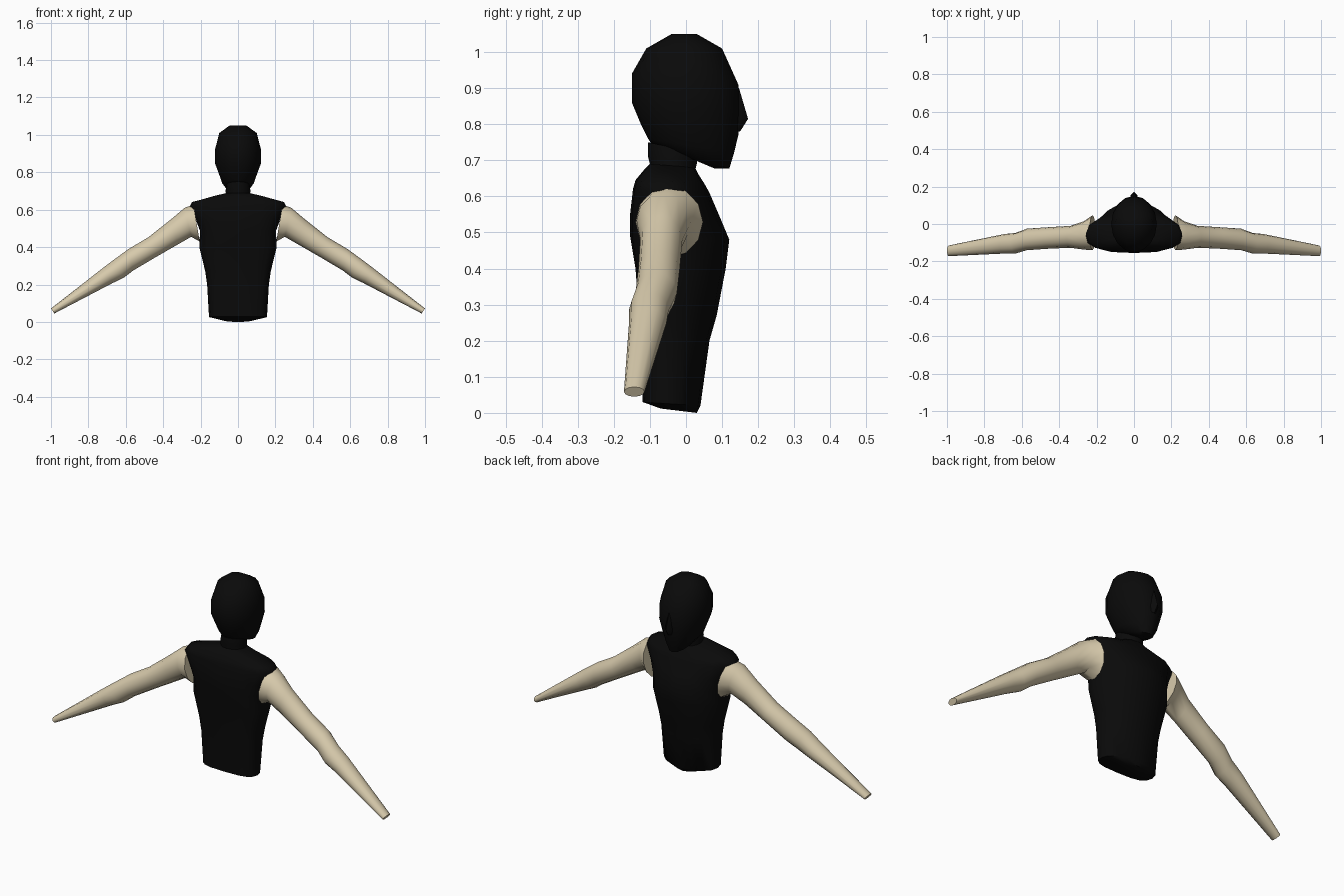
import bpy, bmesh, math
from mathutils import Vector

if "Cube" in bpy.data.objects:
    bpy.data.objects.remove(bpy.data.objects["Cube"], do_unlink=True)


def material(name, color):
    m = bpy.data.materials.new(name)
    m.use_nodes = True
    m.diffuse_color = color
    m.node_tree.nodes["Principled BSDF"].inputs["Base Color"].default_value = color
    return m


black = material("black cloth", (0.003, 0.003, 0.003, 1))
skin = material("pale skin", (0.68, 0.59, 0.41, 1))


def loft(name, rings, mat, angle=50):
    """Skin a list of point rings and close both ends."""
    bm = bmesh.new()
    loops = [[bm.verts.new(p) for p in ring] for ring in rings]
    n = len(loops[0])
    for a, b in zip(loops, loops[1:]):
        for i in range(n):
            j = (i + 1) % n
            bm.faces.new((a[i], a[j], b[j], b[i]))
    bm.faces.new(loops[0])
    bm.faces.new(loops[-1])
    bmesh.ops.recalc_face_normals(bm, faces=bm.faces)
    mesh = bpy.data.meshes.new(name)
    bm.to_mesh(mesh)
    bm.free()
    mesh.materials.append(mat)
    ob = bpy.data.objects.new(name, mesh)
    bpy.context.collection.objects.link(ob)
    bpy.ops.object.select_all(action="DESELECT")
    ob.select_set(True)
    bpy.context.view_layer.objects.active = ob
    bpy.ops.object.shade_smooth_by_angle(angle=math.radians(angle))
    return ob


def body_ring(row, mid, square, n=16):
    """Level or tilted ring: half width, back y and z, front y and z."""
    w, yb, zb, yf, zf = row
    pts = []
    for i in range(n):
        t = math.tau * i / n
        c, s = math.cos(t), math.sin(t)
        k = 1 if s > 0 else square
        x = math.copysign(abs(c) ** k, c) * w
        f = math.copysign(abs(s) ** k, s)
        y = mid + f * ((yf - mid) if f > 0 else (mid - yb))
        z = zb + (zf - zb) * (y - yb) / (yf - yb)
        pts.append((x, y, z))
    return pts


def arm_ring(row, side, n=12):
    """Ring between a top and a bottom point with a depth range."""
    xt, zt, xb, zb, y0, y1 = row
    mid = Vector(((xt + xb) / 2, (y0 + y1) / 2, (zt + zb) / 2))
    up = Vector(((xt - xb) / 2, 0, (zt - zb) / 2))
    across = Vector((0, (y1 - y0) / 2, 0))
    pts = [mid + up * math.cos(math.tau * i / n) + across * math.sin(math.tau * i / n)
           for i in range(n)]
    return [(p.x * side, p.y, p.z) for p in pts]


# Torso, from the collar down to the waist
torso = [
    (0.07, -0.10, 0.69, 0.025, 0.68),
    (0.14, -0.115, 0.675, 0.035, 0.66),
    (0.245, -0.14, 0.645, 0.05, 0.637),
    (0.26, -0.147, 0.62, 0.065, 0.61),
    (0.225, -0.155, 0.55, 0.095, 0.54),
    (0.203, -0.155, 0.49, 0.12, 0.48),
    (0.207, -0.14, 0.40, 0.11, 0.40),
    (0.175, -0.13, 0.27, 0.085, 0.27),
    (0.165, -0.125, 0.20, 0.065, 0.20),
    (0.155, -0.12, 0.03, 0.04, 0.02),
    (0.08, -0.07, 0.012, 0.03, 0.0),
]
loft("torso", [body_ring(r, -0.05, 0.65) for r in torso], black)

# Neck with a slightly flared upper rim
neck = [
    (0.06, -0.105, 0.75, 0.03, 0.72),
    (0.067, -0.105, 0.71, 0.03, 0.69),
    (0.062, -0.098, 0.68, 0.025, 0.67),
    (0.08, -0.10, 0.65, 0.03, 0.64),
]
loft("neck", [body_ring(r, -0.035, 1) for r in neck], black)

# Head, tilting forward towards the chin
head = [
    (0.045, -0.04, 1.05, 0.03, 1.05),
    (0.10, -0.11, 1.01, 0.10, 1.01),
    (0.122, -0.15, 0.94, 0.145, 0.91),
    (0.122, -0.15, 0.86, 0.15, 0.83),
    (0.10, -0.125, 0.80, 0.145, 0.77),
    (0.085, -0.105, 0.76, 0.133, 0.72),
    (0.06, -0.095, 0.745, 0.12, 0.677),
    (0.035, -0.07, 0.74, 0.08, 0.677),
]
loft("head", [body_ring(r, 0, 1) for r in head], black)

# Nose wedge
nose = [
    (0.01, 0.11, 0.90, 0.147, 0.90),
    (0.025, 0.11, 0.815, 0.172, 0.815),
    (0.02, 0.11, 0.78, 0.15, 0.78),
]
loft("nose", [body_ring(r, 0.115, 1, 8) for r in nose], black)

# Bare arms, from shoulder through elbow to the cut wrist
arm = [
    (0.238, 0.628, 0.205, 0.43, -0.14, 0.047),
    (0.285, 0.61, 0.25, 0.455, -0.137, 0.015),
    (0.36, 0.547, 0.32, 0.415, -0.127, -0.01),
    (0.48, 0.452, 0.43, 0.352, -0.132, -0.017),
    (0.585, 0.39, 0.56, 0.275, -0.14, -0.025),
    (0.66, 0.335, 0.61, 0.237, -0.158, -0.048),
    (0.72, 0.29, 0.67, 0.208, -0.158, -0.054),
    (1.0, 0.072, 0.982, 0.045, -0.172, -0.115),
]
for name, side in (("left_arm", 1), ("right_arm", -1)):
    loft(name, [arm_ring(r, side) for r in arm], skin)
